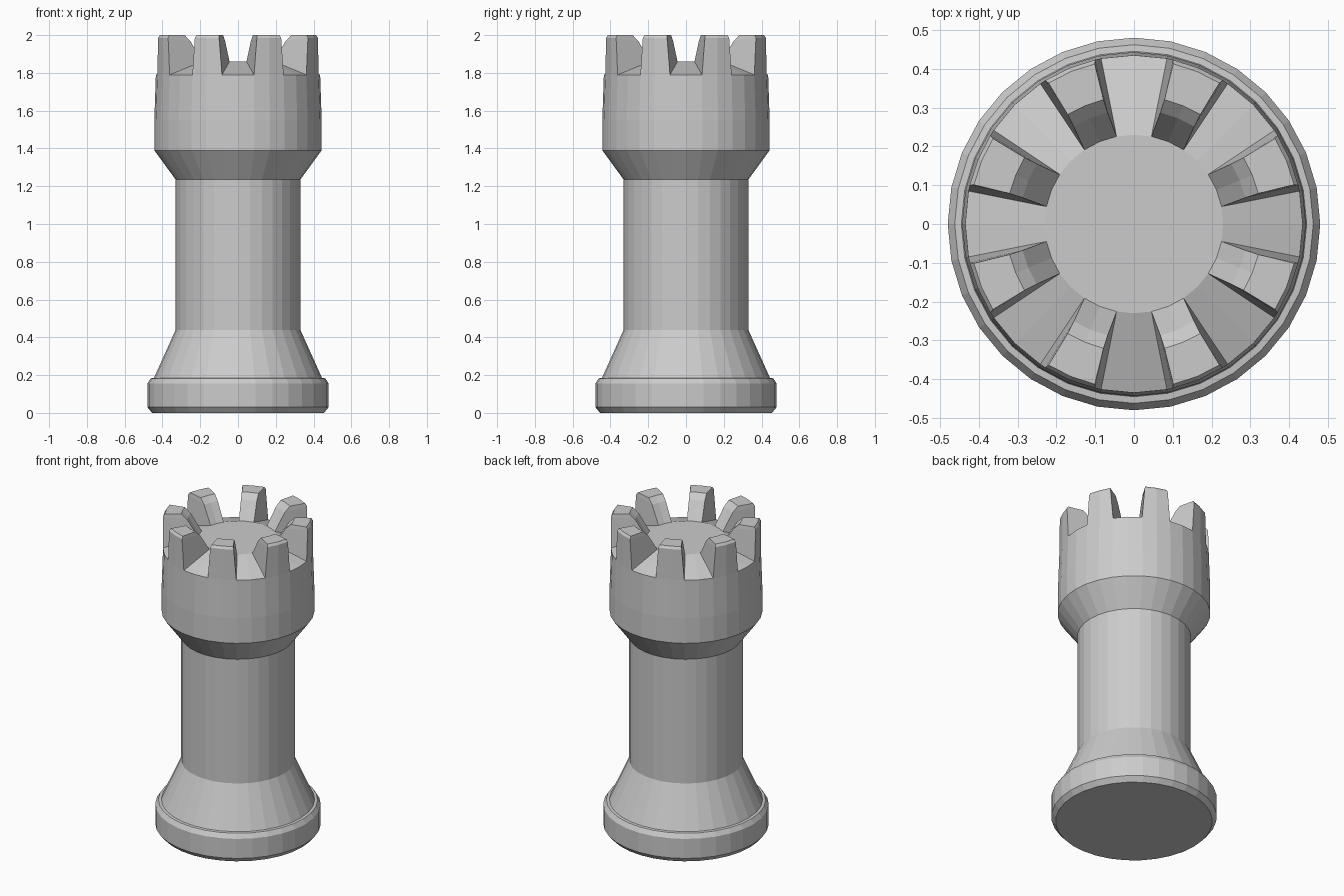
import bpy, bmesh, math

cube = bpy.data.objects.get("Cube")
if cube:
    bpy.data.objects.remove(cube, do_unlink=True)

SIDES = 32
STEP = math.tau / SIDES


def ring(bm, radius, z):
    return [bm.verts.new((radius * math.cos(i * STEP), radius * math.sin(i * STEP), z))
            for i in range(SIDES)]


def lathe(bm, profile):
    """Revolve a (radius, height) profile, cap both ends, return face bands."""
    rings = [ring(bm, r, z) for r, z in profile]
    bands = []
    for low, high in zip(rings, rings[1:]):
        bands.append([bm.faces.new((low[i], low[(i + 1) % SIDES],
                                    high[(i + 1) % SIDES], high[i]))
                      for i in range(SIDES)])
    bm.faces.new(rings[0][::-1])
    bm.faces.new(rings[-1])
    return bands


def raise_merlon(bm, faces, centre, inner, outer, half_angle):
    """Extrude a patch and place its corners at inner and outer (radius, height)."""
    result = bmesh.ops.extrude_face_region(bm, geom=faces)["geom"]
    bmesh.ops.delete(bm, geom=[f for f in faces if f.is_valid], context='FACES')
    verts = [v for v in result if isinstance(v, bmesh.types.BMVert)]
    middle = sum(v.co.xy.length for v in verts) / len(verts)
    for v in verts:
        offset = math.remainder(math.atan2(v.co.y, v.co.x) - centre, math.tau)
        side = 0 if abs(offset) < 0.02 else math.copysign(1, offset)
        angle = centre + side * half_angle
        r, z = outer if v.co.xy.length > middle else inner
        v.co = (r * math.cos(angle), r * math.sin(angle), z)
    return [f for f in result if isinstance(f, bmesh.types.BMFace)]


def make_object(name, bm):
    bmesh.ops.recalc_face_normals(bm, faces=bm.faces[:])
    mesh = bpy.data.meshes.new(name)
    bm.to_mesh(mesh)
    bm.free()
    obj = bpy.data.objects.new(name, mesh)
    bpy.context.collection.objects.link(obj)
    return obj


# Tower: bevelled foot, flared skirt, shaft, collar, head and sloping parapet floor
bm = bmesh.new()
bands = lathe(bm, [
    (0.455, 0), (0.48, 0.03), (0.48, 0.155), (0.462, 0.183), (0.445, 0.185),
    (0.33, 0.44), (0.33, 1.235), (0.443, 1.39), (0.443, 1.55),
    (0.435, 1.79), (0.23, 1.86),
])

# Merlons: eight tapered blocks with chamfered tops, leaving eight gaps
floor = bands[-1]
for first in range(1, SIDES, 4):
    centre = (first + 1) * STEP
    patch = raise_merlon(bm, floor[first:first + 2], centre,
                         (0.295, 1.967), (0.435, 1.985), math.radians(9.2))
    raise_merlon(bm, patch, centre,
                 (0.33, 2), (0.425, 2), math.radians(8.7))

make_object("castle_tower", bm)
